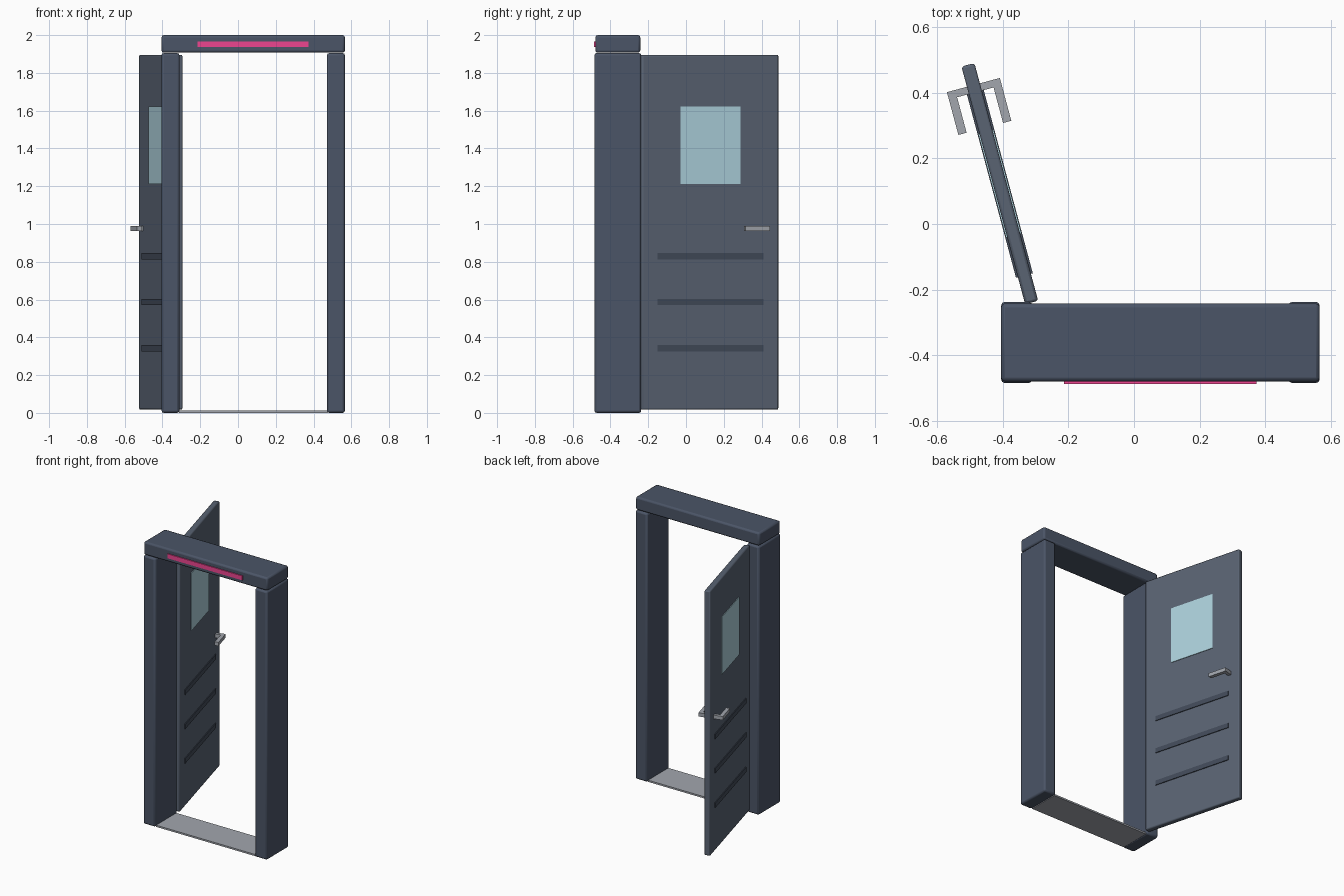
import bpy
from math import radians
from mathutils import Matrix

if "Cube" in bpy.data.objects:
    bpy.data.objects.remove(bpy.data.objects["Cube"])


def material(name, color):
    m = bpy.data.materials.new(name)
    m.diffuse_color = (*color, 1)
    m.use_nodes = True
    m.node_tree.nodes["Principled BSDF"].inputs["Base Color"].default_value = m.diffuse_color
    return m


FRAME = material("frame_paint", (0.07, 0.09, 0.135))
DOOR = material("door_paint", (0.10, 0.125, 0.17))
TRIM = material("groove_paint", (0.055, 0.07, 0.10))
GLASS = material("glass", (0.42, 0.64, 0.72))
METAL = material("metal", (0.36, 0.38, 0.42))
LIGHT = material("light_pink", (0.85, 0.06, 0.28))


def box(name, lo, hi, mat, bevel=0, place=None):
    """Axis-aligned box from two corners, optionally bevelled and placed by a matrix."""
    bpy.ops.mesh.primitive_cube_add(size=1)
    ob = bpy.context.object
    ob.name = name
    size = [b - a for a, b in zip(lo, hi)]
    mid = [(a + b) / 2 for a, b in zip(lo, hi)]
    ob.data.transform(Matrix.Translation(mid) @ Matrix.Diagonal((*size, 1)))
    ob.data.materials.append(mat)
    if bevel:
        mod = ob.modifiers.new("Bevel", 'BEVEL')
        mod.width = bevel
        mod.segments = 2
        bpy.ops.object.shade_smooth_by_angle(angle=radians(30))
    if place:
        ob.matrix_world = place
    return ob


# Frame: two posts, header, sill and light strip
for name, x in (("left_post", -0.405), ("right_post", 0.471)):
    box(name, (x, -0.485, 0), (x + 0.095, -0.237, 1.905), FRAME, 0.012)
box("header", (-0.405, -0.48, 1.907), (0.566, -0.242, 2.0), FRAME, 0.012)
box("sill", (-0.312, -0.475, 0), (0.473, -0.248, 0.012), METAL)
box("light_strip", (-0.214, -0.487, 1.936), (0.374, -0.47, 1.967), LIGHT)

# Open door leaf: local x is thickness, local y runs from hinge to handle edge
leaf = Matrix.Translation((-0.409, 0.123, 0)) @ Matrix.Rotation(radians(15), 4, 'Z')
box("door_leaf", (-0.0205, -0.375, 0.017), (0.0205, 0.375, 1.896), DOOR, 0.008, leaf)
box("window", (-0.0245, -0.164, 1.213), (0.0245, 0.164, 1.622), GLASS, 0, leaf)

# Horizontal bands standing just proud of both faces
for i, z in enumerate((0.343, 0.587, 0.83)):
    box(f"door_band_{i + 1}", (-0.0265, -0.29, z - 0.017), (0.0265, 0.29, z + 0.017),
        TRIM, 0, leaf)

# Lever handle on both faces
box("handle_spindle", (-0.083, 0.288, 0.964), (0.083, 0.311, 0.99), METAL, 0, leaf)
for name, x in (("outer_lever", -0.0835), ("inner_lever", 0.0575)):
    box(name, (x, 0.176, 0.964), (x + 0.026, 0.311, 0.99), METAL, 0, leaf)
